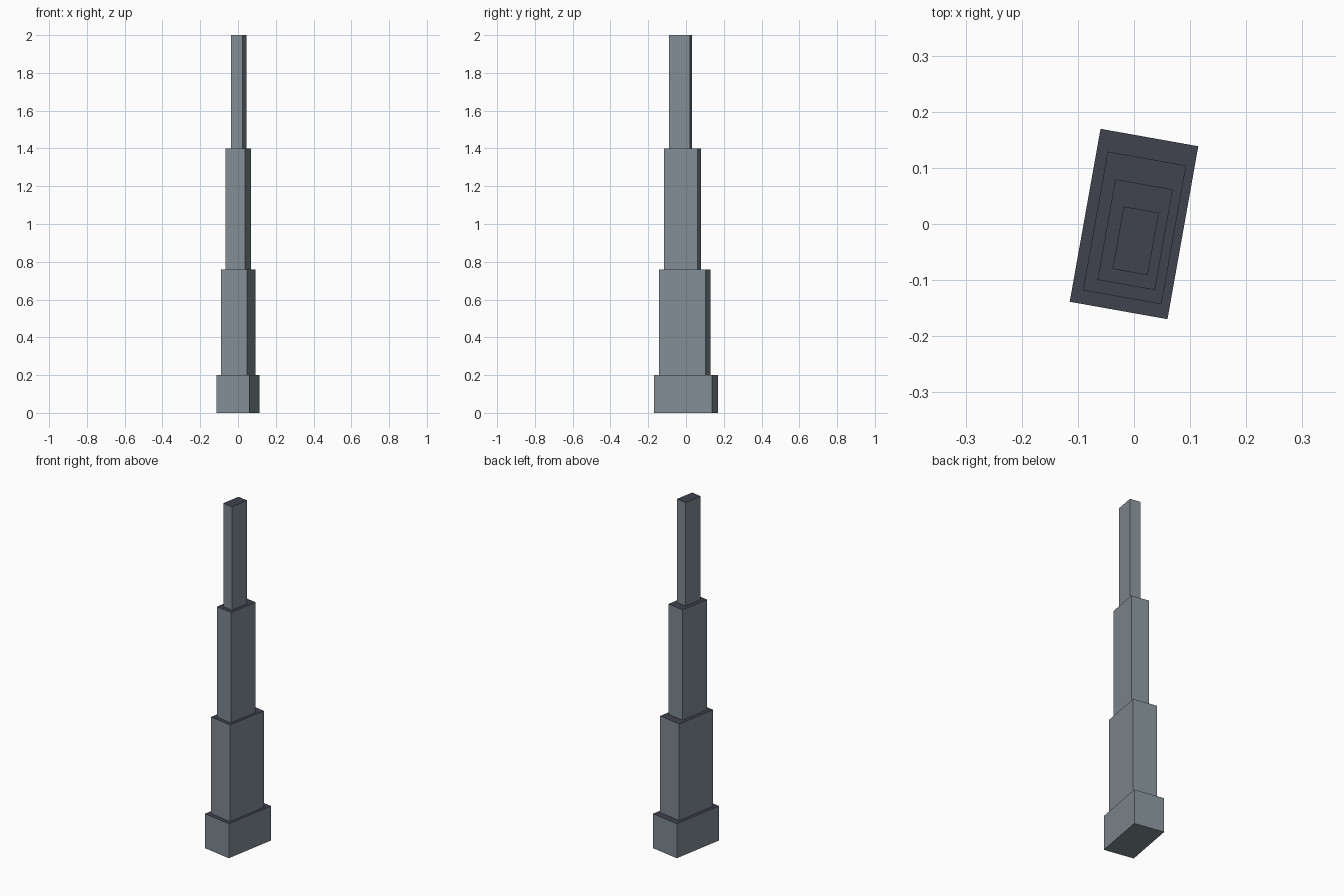
import bpy
import bmesh
from math import radians
from mathutils import Matrix

cube = bpy.data.objects.get("Cube")
if cube:
    bpy.data.objects.remove(cube, do_unlink=True)


def make_material(name, rgb):
    mat = bpy.data.materials.new(name)
    mat.use_nodes = True
    color = (*rgb, 1.0)
    mat.diffuse_color = color
    mat.node_tree.nodes["Principled BSDF"].inputs["Base Color"].default_value = color
    return mat


WALL = make_material("blue grey wall", (0.22, 0.265, 0.295))
ROOF = make_material("dark slate roof", (0.050, 0.056, 0.076))
TURN = Matrix.Rotation(radians(-10.1), 4, "Z")
OVERLAP = 0.01


def add_tier(name, center, width, depth, bottom, top):
    """Turned box with wall sides and a dark roof on its upward face."""
    bm = bmesh.new()
    size = Matrix.Diagonal((width, depth, top - bottom, 1))
    place = Matrix.Translation((*center, (bottom + top) / 2))
    bmesh.ops.create_cube(bm, size=1, matrix=place @ TURN @ size)
    bm.normal_update()
    for face in bm.faces:
        face.material_index = int(face.normal.z > 0.5)
    mesh = bpy.data.meshes.new(name)
    bm.to_mesh(mesh)
    bm.free()
    mesh.materials.append(WALL)
    mesh.materials.append(ROOF)
    obj = bpy.data.objects.new(name, mesh)
    bpy.context.collection.objects.link(obj)


# Stepped tower: each tier is set slightly into the one below
add_tier("base_tier", (0, 0), 0.177, 0.313, 0, 0.2)
add_tier("lower_tier", (0.001, -0.007), 0.142, 0.251, 0.2 - OVERLAP, 0.76)
add_tier("middle_tier", (0.002, -0.019), 0.104, 0.182, 0.76 - OVERLAP, 1.4)
add_tier("top_tier", (0.003, -0.030), 0.0635, 0.113, 1.4 - OVERLAP, 2)
